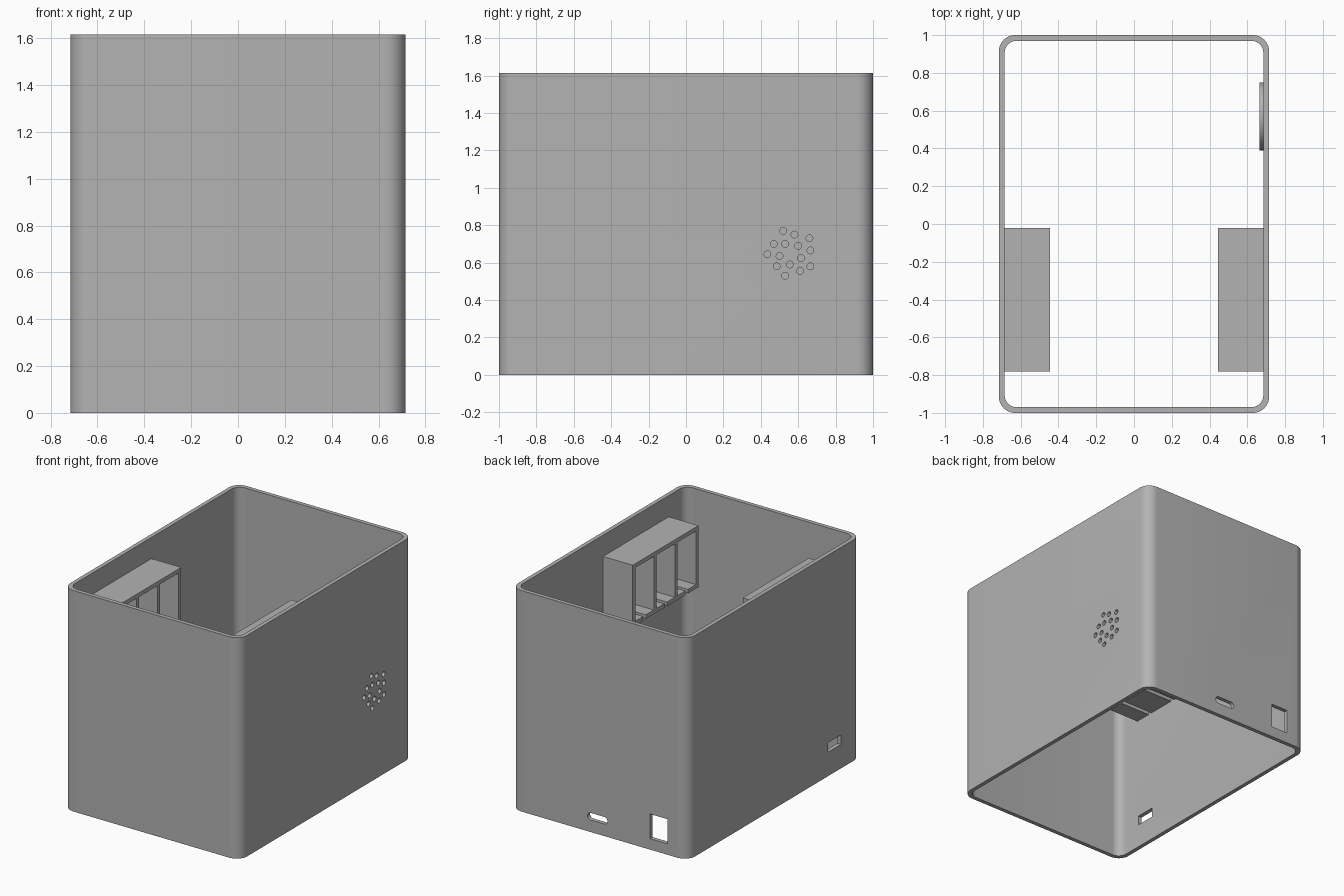
import bpy, bmesh
from math import cos, sin, pi, radians
from mathutils import Matrix, Vector

cube = bpy.data.objects.get("Cube")
if cube:
    bpy.data.objects.remove(cube, do_unlink=True)

HX, HY, H, WALL, RAD = 0.715, 1.0, 1.615, 0.03, 0.085

grey = bpy.data.materials.new("plain grey")
grey.use_nodes = True
grey.diffuse_color = (0.45, 0.45, 0.45, 1)
grey.node_tree.nodes["Principled BSDF"].inputs["Base Color"].default_value = grey.diffuse_color


def make(name, bm, smooth=False):
    bmesh.ops.recalc_face_normals(bm, faces=bm.faces)
    mesh = bpy.data.meshes.new(name)
    bm.to_mesh(mesh)
    bm.free()
    mesh.materials.append(grey)
    ob = bpy.data.objects.new(name, mesh)
    bpy.context.collection.objects.link(ob)
    if smooth:
        smooth_shade(ob)
    return ob


def smooth_shade(ob):
    bpy.ops.object.select_all(action='DESELECT')
    ob.select_set(True)
    bpy.context.view_layer.objects.active = ob
    bpy.ops.object.shade_smooth_by_angle(angle=radians(30))


def box(bm, x, y, z):
    """Add a box given (min, max) on each axis."""
    size = [b - a for a, b in (x, y, z)]
    mid = [(a + b) / 2 for a, b in (x, y, z)]
    bmesh.ops.create_cube(bm, size=1, matrix=Matrix.Translation(mid) @ Matrix.Diagonal((*size, 1)))


def rod(bm, centre, radius, depth, axis, segments=24):
    """Add a capped cylinder along 'X' or 'Y'."""
    turn = Matrix.Rotation(pi / 2, 4, 'Y' if axis == 'X' else 'X')
    bmesh.ops.create_cone(bm, cap_ends=True, segments=segments, radius1=radius, radius2=radius,
                          depth=depth, matrix=Matrix.Translation(centre) @ turn)


def rounded_rect(hx, hy, r, steps=10):
    pts = []
    for k, (sx, sy) in enumerate(((1, 1), (-1, 1), (-1, -1), (1, -1))):
        for i in range(steps + 1):
            a = (k + i / steps) * pi / 2
            pts.append((sx * (hx - r) + r * cos(a), sy * (hy - r) + r * sin(a)))
    return pts


def tube(bm, outer, inner, place):
    """Bridge two matching outlines at both ends; place(point, end) gives the position."""
    rings = [[bm.verts.new(place(p, e)) for p in pts]
             for pts, e in ((outer, 0), (outer, 1), (inner, 1), (inner, 0))]
    n = len(outer)
    for a, b in zip(rings, rings[1:] + rings[:1]):
        for i in range(n):
            j = (i + 1) % n
            bm.faces.new((a[i], a[j], b[j], b[i]))


# Open-ended case wall
bm = bmesh.new()
tube(bm, rounded_rect(HX, HY, RAD), rounded_rect(HX - WALL, HY - WALL, RAD - WALL + 0.01),
     lambda p, e: (p[0], p[1], e * H))
case = make("case_wall", bm)

# Cutters: speaker holes, side port, back port and back slot
bm = bmesh.new()
speaker_holes = [(.52, .77), (.58, .75), (.66, .73), (.47, .70), (.53, .70),
                 (.60, .69), (.665, .665), (.435, .645), (.50, .635), (.615, .625),
                 (.485, .58), (.555, .59), (.61, .555), (.665, .58), (.53, .53)]
for y, z in speaker_holes:
    rod(bm, (HX, y, z), 0.018, 0.2, 'X')
box(bm, (-HX - .1, -HX + .1), (-.77, -.62), (.175, .245))
box(bm, (-.55, -.41), (HY - .1, HY + .1), (.08, .26))
slot = bmesh.new()
box(slot, (-.04, .07), (HY - .1, HY + .1), (.088, .14))
slot_cutter = make("slot_cutter", slot)
cutters = [make("hole_cutter", bm), slot_cutter]
for x in (-.04, .07):
    end = bmesh.new()
    rod(end, (x, HY, .114), .026, .2, 'Y')
    cutters.append(make("slot_end_cutter", end))

for c in cutters:
    c.hide_render = True
    mod = case.modifiers.new("cut", 'BOOLEAN')
    mod.operation, mod.solver, mod.object = 'DIFFERENCE', 'EXACT', c
graph = bpy.context.evaluated_depsgraph_get()
case.data = bpy.data.meshes.new_from_object(case.evaluated_get(graph))
case.modifiers.clear()
for c in cutters:
    bpy.data.objects.remove(c, do_unlink=True)
smooth_shade(case)

# Speaker seat ring on the inner wall
bm = bmesh.new()
circle = [(cos(i * pi / 24), sin(i * pi / 24)) for i in range(48)]
tube(bm, [(.18 * c, .18 * s) for c, s in circle], [(.16 * c, .16 * s) for c, s in circle],
     lambda p, e: (.665 + e * .022, .57 + p[0], .65 + p[1]))
make("speaker_seat_ring", bm, smooth=True)

# Three-bay racks on both side walls
Y0, Y1, Z0, Z1, T = -.78, -.02, 1.01, 1.46, .03
pitch = (Y1 - Y0 - T) / 3
for side, name in ((1, "left"), (-1, "right")):
    xs = sorted((side * .445, side * (HX - WALL + .002)))
    bm = bmesh.new()
    box(bm, xs, (Y0, Y1), (Z1 - T, Z1))
    for i in range(4):
        y = Y0 + i * pitch
        box(bm, xs, (y, y + T), (Z0, Z1 - T))
    make(name + "_rack_frame", bm)
    # Bay floors, split by a narrow slot in the middle of each bay
    bm = bmesh.new()
    half = (pitch - T - .03) / 2
    for i in range(3):
        y = Y0 + T + i * pitch
        box(bm, xs, (y, y + half), (Z0, Z0 + T))
        box(bm, xs, (y + half + .03, y + pitch - T), (Z0, Z0 + T))
    make(name + "_rack_floor", bm)
